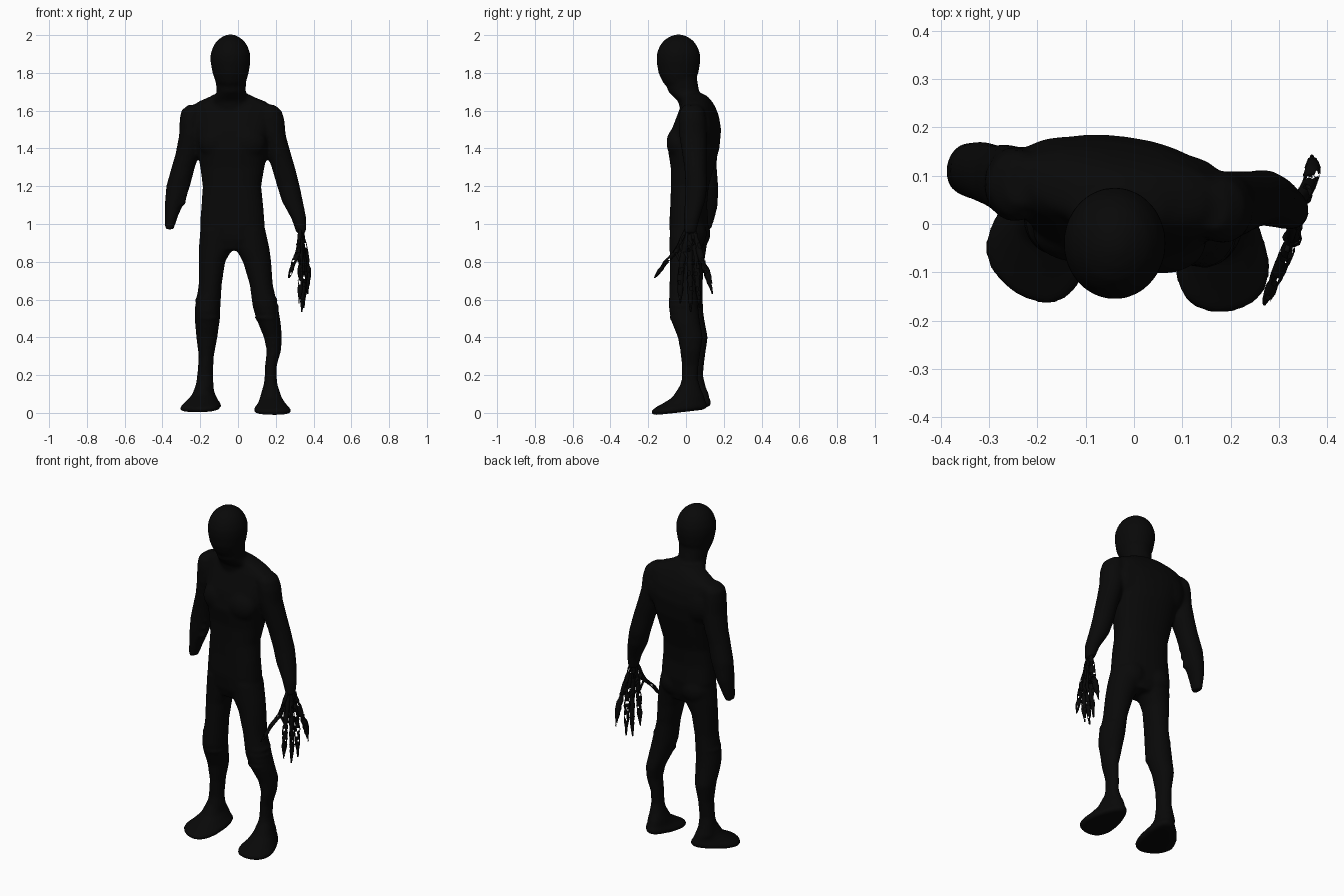
import bpy, bmesh, math, random
from mathutils import Vector, Matrix

random.seed(4)
black = bpy.data.materials.new("near black")
black.diffuse_color = (0.0025, 0.0025, 0.0025, 1)


def loft(bm, rows, n=24, power=2.0, taper=0.0, tilt=0.0, shift=0.0, skew=0.0):
    """Closed tube through level rings: (z, cx, cy, rx, ry[, yaw degrees, weight of taper])."""
    rings = []
    for row in rows:
        z, cx, cy, rx, ry = row[:5]
        yaw = math.radians(row[5]) if len(row) > 5 else 0
        w = row[6] if len(row) > 6 else 0
        ring = []
        for i in range(n):
            a = 2 * math.pi * i / n
            c, s = math.cos(a), math.sin(a)
            v = math.copysign(abs(s) ** (2 / power), s)
            u = math.copysign(abs(c) ** (2 / power), c) * (1 - taper * w * v)
            x, y = u * rx, v * ry + skew * w * u * rx
            ring.append(bm.verts.new((cx + x * math.cos(yaw) - y * math.sin(yaw),
                                      cy + shift + x * math.sin(yaw) + y * math.cos(yaw),
                                      z + tilt * w * y)))
        rings.append(ring)
    faces = []
    for a, b in zip(rings, rings[1:]):
        for i in range(n):
            j = (i + 1) % n
            faces.append(bm.faces.new((a[i], a[j], b[j], b[i])))
    bm.faces.new(rings[0][::-1])
    bm.faces.new(rings[-1])
    return faces


def blob(bm, pos, size):
    m = Matrix.Translation(pos) @ Matrix.Diagonal((*size, 1))
    bmesh.ops.create_uvsphere(bm, u_segments=16, v_segments=10, radius=1, matrix=m)


def finish(name, bm):
    bmesh.ops.recalc_face_normals(bm, faces=bm.faces)
    for f in bm.faces:
        f.smooth = True
    me = bpy.data.meshes.new(name)
    bm.to_mesh(me)
    bm.free()
    me.materials.append(black)
    ob = bpy.data.objects.new(name, me)
    bpy.context.collection.objects.link(ob)
    return ob


body = bmesh.new()

# torso, slightly turned
Y = -8
loft(body, [(.86, -.02, .012, .10, .07), (.92, -.022, .012, .165, .092, Y), (1.0, -.03, .015, .172, .100, Y),
            (1.1, -.03, .014, .164, .094, Y), (1.2, -.032, .020, .155, .097, Y),
            (1.3, -.03, .034, .170, .112, Y), (1.4, -.028, .040, .190, .134, Y),
            (1.5, -.03, .055, .212, .127, Y), (1.57, -.03, .063, .222, .106, Y),
            (1.62, -.03, .063, .220, .086, Y), (1.65, -.032, .06, .175, .072, Y),
            (1.672, -.034, .05, .12, .066, Y), (1.69, -.035, .03, .085, .06, Y)], 36, 2.3)
# chest muscles, shoulder blades and buttocks
for s in (-1, 1):
    blob(body, (-.03 + s * .085, -.03 - s * .012, 1.43), (.095, .062, .085))
    blob(body, (-.03 + s * .115, .105 - s * .018, 1.5), (.10, .058, .11))
    blob(body, (-.03 + s * .075, .055 - s * .01, .95), (.08, .065, .08))

# neck
loft(body, [(1.56, -.035, .065, .09, .085), (1.65, -.035, .04, .108, .082),
            (1.70, -.036, -.012, .076, .082), (1.78, -.038, -.03, .084, .087)])
# head
loft(body, [(1.725, -.038, -.05, .05, .05), (1.75, -.038, -.04, .08, .083), (1.80, -.039, -.04, .096, .106),
            (1.86, -.04, -.04, .106, .116), (1.90, -.04, -.04, .105, .115), (1.94, -.04, -.04, .092, .101),
            (1.97, -.04, -.04, .072, .079), (1.99, -.04, -.04, .046, .051), (2.003, -.04, -.04, .018, .018)], 32)

# arm without hand (viewer's left)
loft(body, [(1.63, -.235, .082, .03, .045), (1.60, -.243, .082, .058, .070), (1.55, -.247, .082, .062, .077),
            (1.47, -.25, .085, .062, .077), (1.37, -.268, .095, .063, .070), (1.3, -.29, .10, .062, .063),
            (1.2, -.317, .11, .063, .061), (1.1, -.340, .112, .048, .057), (1.04, -.353, .108, .035, .047),
            (.972, -.364, .10, .023, .034)])
for i in range(5):
    blob(body, (-.270 - .006 * i, .085 + .012 * (i % 2), 1.21 - .025 * i), (.018, .024, .013))
# arm with hand (viewer's right)
loft(body, [(1.63, .165, .032, .03, .042), (1.60, .173, .032, .058, .066), (1.55, .183, .033, .063, .073),
            (1.47, .19, .037, .063, .073), (1.37, .217, .045, .064, .065), (1.3, .24, .05, .062, .059),
            (1.2, .267, .055, .060, .058), (1.12, .288, .047, .056, .054), (1.03, .322, .03, .040, .042),
            (.95, .335, .022, .025, .031)])

# legs: the right one stands a little forward, the left one back
R, L = -.013, .013
loft(body, [(.97, .06, .018, .085, .092), (.87, .077, .01, .090, .085), (.8, .101, .006, .075, .078),
            (.68, .123, 0, .061, .075), (.56, .145, 0, .067, .078), (.48, .165, .012, .061, .075),
            (.4, .185, .036, .048, .067), (.33, .19, .037, .038, .055), (.25, .174, .035, .031, .045),
            (.18, .173, .033, .033, .043), (.1, .171, .035, .043, .066)], shift=R)
loft(body, [(.97, -.115, .012, .085, .092), (.87, -.118, .01, .090, .085), (.8, -.138, .006, .070, .078),
            (.68, -.147, 0, .061, .075), (.54, -.162, 0, .068, .078), (.48, -.163, .012, .065, .075),
            (.4, -.165, .036, .056, .067), (.3, -.168, .036, .040, .052), (.2, -.174, .033, .042, .044),
            (.1, -.178, .035, .052, .066)], shift=L)
# wrinkled knees
for cx, cy in ((-.164, L), (.148, R)):
    for i in range(4):
        blob(body, (cx + .002 * i, cy - .002, .60 - .033 * i), (.067, .077, .010))

# feet, flat and fanning out to the toes
for fx, yaw, lift, wide, dy, skew in ((.176, 7, 0, .093, R, 0), (-.183, -22, .014, .102, L, -.12)):
    ax = fx + math.copysign(.004, -fx)
    loft(body, [(.003 + lift, fx, -.022, wide * .85, .130, yaw, 1), (.012 + lift, fx, -.022, wide, .149, yaw, 1),
                (.030 + lift, fx, -.022, wide * .96, .149, yaw, 1), (.050 + lift, fx, -.005, wide * .76, .122, yaw, .8),
                (.085 + lift, ax, .025, .055, .085, yaw, .4), (.15 + lift, ax, .032, .036, .048, yaw, 0)],
         32, 2.2, .36, .11, dy, skew)

figure = finish("body", body)
rm = figure.modifiers.new("blend parts", 'REMESH')
rm.mode = 'VOXEL'
rm.voxel_size = .009
rm.use_smooth_shade = True
sm = figure.modifiers.new("soften", 'SMOOTH')
sm.factor = .5
sm.iterations = 9

# tattered hand: tendons from the wrist run on into each finger
hand = bmesh.new()
wrist = Vector((.333, .022, .98))
fingers = [((.318, -.055, .85), (.296, -.105, .80), (.270, -.165, .715)),
           ((.330, -.020, .80), (.332, -.030, .70), (.325, -.030, .58)),
           ((.342, .020, .79), (.345, .022, .67), (.337, .025, .535)),
           ((.352, .055, .80), (.352, .060, .69), (.348, .072, .555)),
           ((.362, .080, .82), (.370, .112, .74), (.368, .140, .63))]
faces = []
for k, pts in enumerate(fingers):
    path = [wrist + Vector((.002 * (k - 2), .009 * (k - 2), 0))] + [Vector(p) for p in pts]
    radii = [.012, .014, .017, .006]
    rows = []
    for i in range(3):
        for t in range(6):
            p = path[i].lerp(path[i + 1], t / 6)
            r = radii[i] + (radii[i + 1] - radii[i]) * t / 6 + random.uniform(-.004, .002)
            rows.append((p.z, p.x, p.y, r, r * 1.15))
    p = path[3]
    rows.append((p.z, p.x, p.y, .004, .004))
    faces += loft(hand, rows, 8)
# ragged strands crossing the palm
for i in range(20):
    k = random.randrange(0, 4)
    t = random.uniform(.3, 1)
    a = wrist.lerp(Vector(fingers[k][0]), t)
    b = wrist.lerp(Vector(fingers[k + 1][0]), min(1, t + .1))
    a.x += random.uniform(-.012, .012)
    lo = b - Vector((0, 0, .02))
    faces += loft(hand, [(a.z, a.x, a.y, .007, .009), (lo.z, lo.x, lo.y, .007, .009)], 6)
holes = [f for f in faces if random.random() < .2]
bmesh.ops.delete(hand, geom=holes, context='FACES')
finish("tattered_hand", hand)
